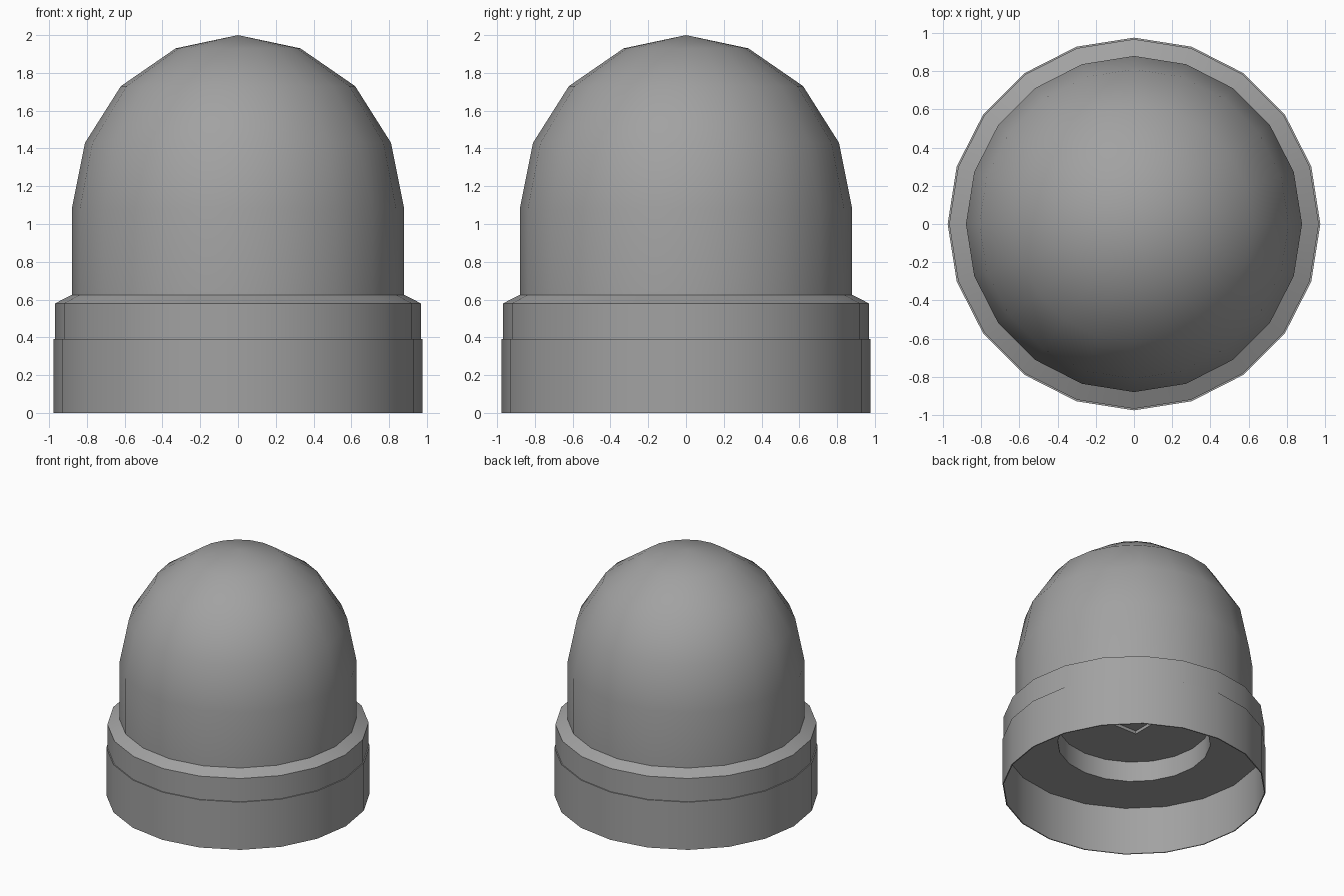
import bpy, bmesh, math

SIDES = 20

cube = bpy.data.objects.get("Cube")
if cube:
    bpy.data.objects.remove(cube, do_unlink=True)

grey = bpy.data.materials.new("plain grey")
grey.use_nodes = True
colour = (0.36, 0.36, 0.36, 1)
grey.diffuse_color = colour
grey.node_tree.nodes["Principled BSDF"].inputs["Base Color"].default_value = colour


def lathe(name, profile, closed=False):
    """Spin a (radius, height) profile around z; radius 0 makes a pole."""
    bm = bmesh.new()
    rings = []
    for r, z in profile:
        if r == 0:
            rings.append([bm.verts.new((0, 0, z))] * SIDES)
        else:
            angles = [math.tau * i / SIDES for i in range(SIDES)]
            rings.append([bm.verts.new((r * math.cos(a), r * math.sin(a), z)) for a in angles])
    pairs = list(zip(rings, rings[1:]))
    if closed:
        pairs.append((rings[-1], rings[0]))
    for low, high in pairs:
        for i in range(SIDES):
            j = (i + 1) % SIDES
            corners = dict.fromkeys((low[i], low[j], high[j], high[i]))
            bm.faces.new(list(corners))
    bmesh.ops.recalc_face_normals(bm, faces=bm.faces)
    mesh = bpy.data.meshes.new(name)
    bm.to_mesh(mesh)
    bm.free()
    mesh.materials.append(grey)
    obj = bpy.data.objects.new(name, mesh)
    bpy.context.collection.objects.link(obj)
    return obj


def activate(obj):
    bpy.ops.object.select_all(action='DESELECT')
    obj.select_set(True)
    bpy.context.view_layer.objects.active = obj


# Thin skirt around the open underside
skirt = lathe("base_skirt", [(0.968, 0), (0.976, 0), (0.976, 0.39), (0.968, 0.39)], closed=True)

# Collar and dome in one body, with a round recess underneath
housing = lathe("domed_housing", [
    (0, 0.555), (0.567, 0.555), (0.567, 0.39), (0.968, 0.39),
    (0.968, 0.58), (0.88, 0.625), (0.88, 1.08), (0.81, 1.43),
    (0.62, 1.73), (0.33, 1.93), (0, 2)])

# Shallow square socket in the middle of the recess
bpy.ops.mesh.primitive_cube_add(size=1, location=(0, 0, 0.53))
cutter = bpy.context.object
cutter.name = "socket_cutter"
cutter.scale = (0.21, 0.21, 0.1)
cutter.data.materials.append(grey)
cutter.hide_render = True
cut = housing.modifiers.new("square socket", 'BOOLEAN')
cut.operation = 'DIFFERENCE'
cut.object = cutter
cut.solver = 'EXACT'
activate(housing)
bpy.ops.object.modifier_apply(modifier=cut.name)
bpy.data.objects.remove(cutter, do_unlink=True)

# Smooth round surfaces, crisp rims
for part in (skirt, housing):
    activate(part)
    bpy.ops.object.shade_smooth_by_angle(angle=math.radians(35))
